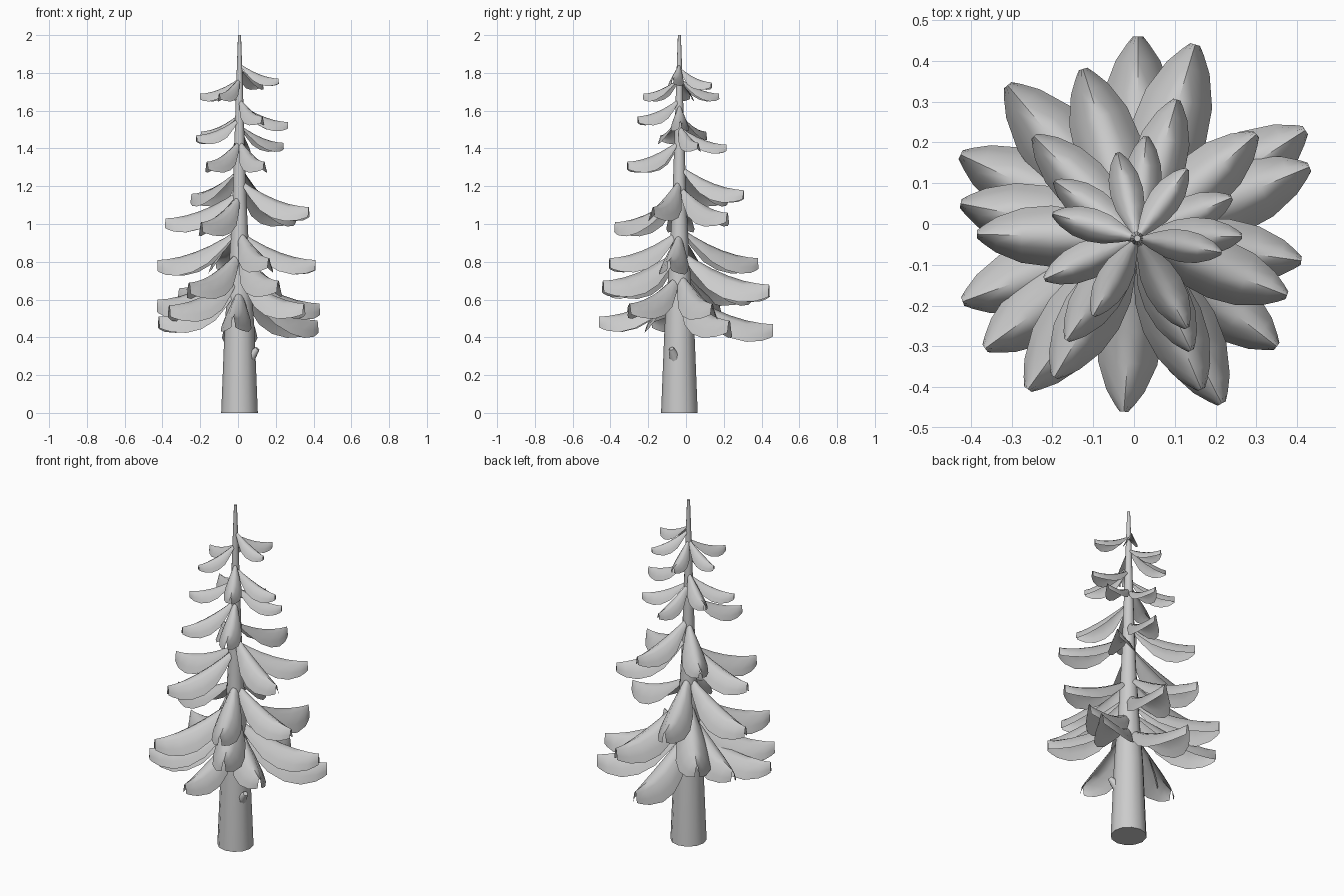
import bpy, bmesh, math
from mathutils import Vector

if "Cube" in bpy.data.objects:
    bpy.data.objects.remove(bpy.data.objects["Cube"])

CX, CY = 0.008, -0.035   # trunk axis

# tip x, tip y, tip ridge height of every bough
TIPS = [
    (.01, .46, .47), (.15, .44, .68), (-.125, .38, .82), (-.31, .34, .66),
    (-.425, .17, .60), (-.425, .05, .81), (-.385, -.025, 1.03), (-.42, -.19, .51),
    (-.365, -.305, .57), (-.26, -.405, .69), (-.195, -.375, 1.01), (-.025, -.46, .51),
    (.215, -.44, .70), (.165, -.405, .82), (.35, -.30, .58), (.375, -.175, 1.09),
    (.41, -.09, .81), (.43, .14, .58), (.42, .23, .49), (.30, .22, 1.06),
    (.105, .305, 1.18), (-.245, .215, 1.16), (-.195, .105, 1.49), (-.2, .025, 1.69),
    (-.22, -.135, 1.47), (-.165, -.285, 1.33), (.14, -.31, 1.33), (-.1, -.225, 1.69),
    (.13, -.255, 1.57), (.215, -.07, 1.77), (.265, -.03, 1.54), (.24, .065, 1.43),
    (.13, .135, 1.75), (.03, .215, 1.42), (-.04, .175, 1.69),
]

# bough stations: distance along, relative width, relative depth
STATIONS = [(.03, .15, .2), (.18, .52, .55), (.36, .88, .9), (.54, 1, 1),
            (.72, .9, .95), (.88, .58, .78), (.96, .3, .64), (1, .13, .55)]


def finish(name, bm, angle):
    me = bpy.data.meshes.new(name)
    bm.to_mesh(me)
    bm.free()
    ob = bpy.data.objects.new(name, me)
    bpy.context.collection.objects.link(ob)
    bpy.ops.object.select_all(action='DESELECT')
    ob.select_set(True)
    bpy.context.view_layer.objects.active = ob
    bpy.ops.object.shade_smooth_by_angle(angle=math.radians(angle))
    return ob


def tube(name, path, radii, sides):
    """Capped round tube along a list of points."""
    bm = bmesh.new()
    d = (path[-1] - path[0]).normalized()
    q = d.to_track_quat('Z', 'Y')
    rings = []
    for p, r in zip(path, radii):
        rings.append([bm.verts.new(p + q @ Vector((r * math.cos(2 * math.pi * k / sides),
                      r * math.sin(2 * math.pi * k / sides), 0))) for k in range(sides)])
    for a, b in zip(rings, rings[1:]):
        for k in range(sides):
            n = (k + 1) % sides
            bm.faces.new((a[k], a[n], b[n], b[k]))
    bm.faces.new(rings[0][::-1])
    bm.faces.new(rings[-1])
    return finish(name, bm, 50)


def bough(name, tip):
    """Drooping leaf-shaped shell with an arched cross-section."""
    out = Vector((tip[0] - CX, tip[1] - CY, 0))
    length = out.length
    out.normalize()
    side = Vector((-out.y, out.x, 0))
    bm = bmesh.new()
    rows = []
    for t, w, d in STATIONS:
        z = tip[2] + .38 * length * (1 - t) ** 1.8
        row = []
        for s in (-1, -.8, -.42, 0, .42, .8, 1):
            drop = .24 * length * d * abs(s) ** 2.0
            p = Vector((CX, CY, z - drop)) + out * (t * length) + side * (s * w * .19 * length)
            row.append(bm.verts.new(p))
        rows.append(row)
    for a, b in zip(rows, rows[1:]):
        for k in range(6):
            bm.faces.new((a[k], b[k], b[k + 1], a[k + 1]))
    return finish(name, bm, 60)


# trunk
profile = [(0, .097), (.45, .079), (.8, .054), (1.1, .038), (1.4, .028), (1.75, .017), (2, .008)]
tube("trunk", [Vector((CX, CY, z)) for z, r in profile], [r for z, r in profile], 12)

# broken-off twig on the trunk
tube("twig_stub", [Vector((.05, -.05, .27)), Vector((.085, -.07, .32)), Vector((.103, -.077, .34))],
     [.035, .022, .013], 8)

# boughs
for i, tip in enumerate(TIPS):
    bough(f"bough_{i + 1:02d}", tip)
